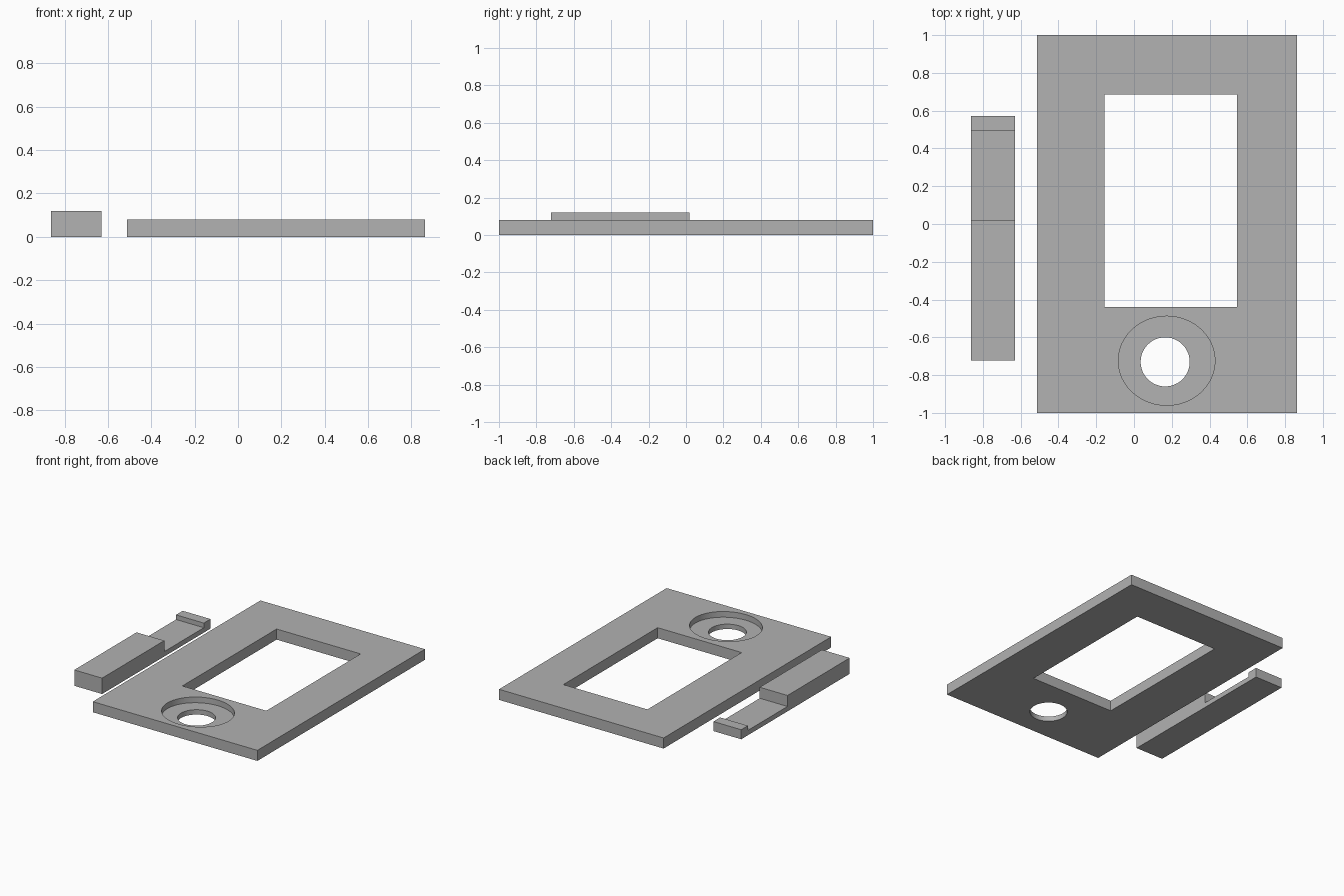
import bpy

old = bpy.data.objects.get("Cube")
if old:
    bpy.data.objects.remove(old, do_unlink=True)

grey = bpy.data.materials.new("plain grey")
grey.use_nodes = True
colour = (0.445, 0.445, 0.445, 1)
grey.diffuse_color = colour
grey.node_tree.nodes["Principled BSDF"].inputs["Base Color"].default_value = colour


def box(name, x, y, z):
    """Box from (low, high) pairs on each axis."""
    bpy.ops.mesh.primitive_cube_add(size=1)
    ob = bpy.context.object
    ob.name = name
    ob.location = [(a + b) / 2 for a, b in (x, y, z)]
    ob.scale = [b - a for a, b in (x, y, z)]
    bpy.ops.object.transform_apply(location=True, rotation=False, scale=True)
    ob.data.materials.append(grey)
    return ob


def disc(name, centre, rx, ry, z):
    """Upright elliptical cylinder."""
    bpy.ops.mesh.primitive_cylinder_add(vertices=48, radius=1, depth=1)
    ob = bpy.context.object
    ob.name = name
    ob.location = (*centre, (z[0] + z[1]) / 2)
    ob.scale = (rx, ry, z[1] - z[0])
    bpy.ops.object.transform_apply(location=True, rotation=False, scale=True)
    ob.data.materials.append(grey)
    return ob


def cut(target, cutter):
    """Subtract the cutter, then discard it."""
    cutter.hide_render = True
    bpy.context.view_layer.objects.active = target
    mod = target.modifiers.new("cut", "BOOLEAN")
    mod.operation = "DIFFERENCE"
    mod.solver = "EXACT"
    mod.object = cutter
    bpy.ops.object.modifier_apply(modifier=mod.name)
    bpy.data.objects.remove(cutter, do_unlink=True)


# Face plate with window, oval recess and round through hole
plate = box("face_plate", (-0.513, 0.862), (-1, 1), (0, 0.08))
cut(plate, box("window_cutter", (-0.157, 0.545), (-0.44, 0.685), (-0.1, 0.2)))
cut(plate, disc("recess_cutter", (0.173, -0.724), 0.256, 0.236, (0.037, 0.2)))
cut(plate, disc("hole_cutter", (0.165, -0.73), 0.13, 0.13, (-0.1, 0.2)))
bpy.ops.object.select_all(action="DESELECT")
plate.select_set(True)
bpy.context.view_layer.objects.active = plate
bpy.ops.object.shade_smooth_by_angle()

# Stepped clip: side profile in (y, z), extruded across x
profile = [(-0.722, 0), (0.572, 0), (0.572, 0.072), (0.492, 0.072),
           (0.492, 0.037), (0.02, 0.037), (0.02, 0.12), (-0.722, 0.12)]
left, right = -0.862, -0.63
n = len(profile)
verts = [(x, y, z) for x in (left, right) for y, z in profile]
faces = [tuple(reversed(range(n))), tuple(range(n, 2 * n))]
faces += [(i, (i + 1) % n, (i + 1) % n + n, i + n) for i in range(n)]
mesh = bpy.data.meshes.new("stepped_clip")
mesh.from_pydata(verts, [], faces)
mesh.materials.append(grey)
clip = bpy.data.objects.new("stepped_clip", mesh)
bpy.context.collection.objects.link(clip)
